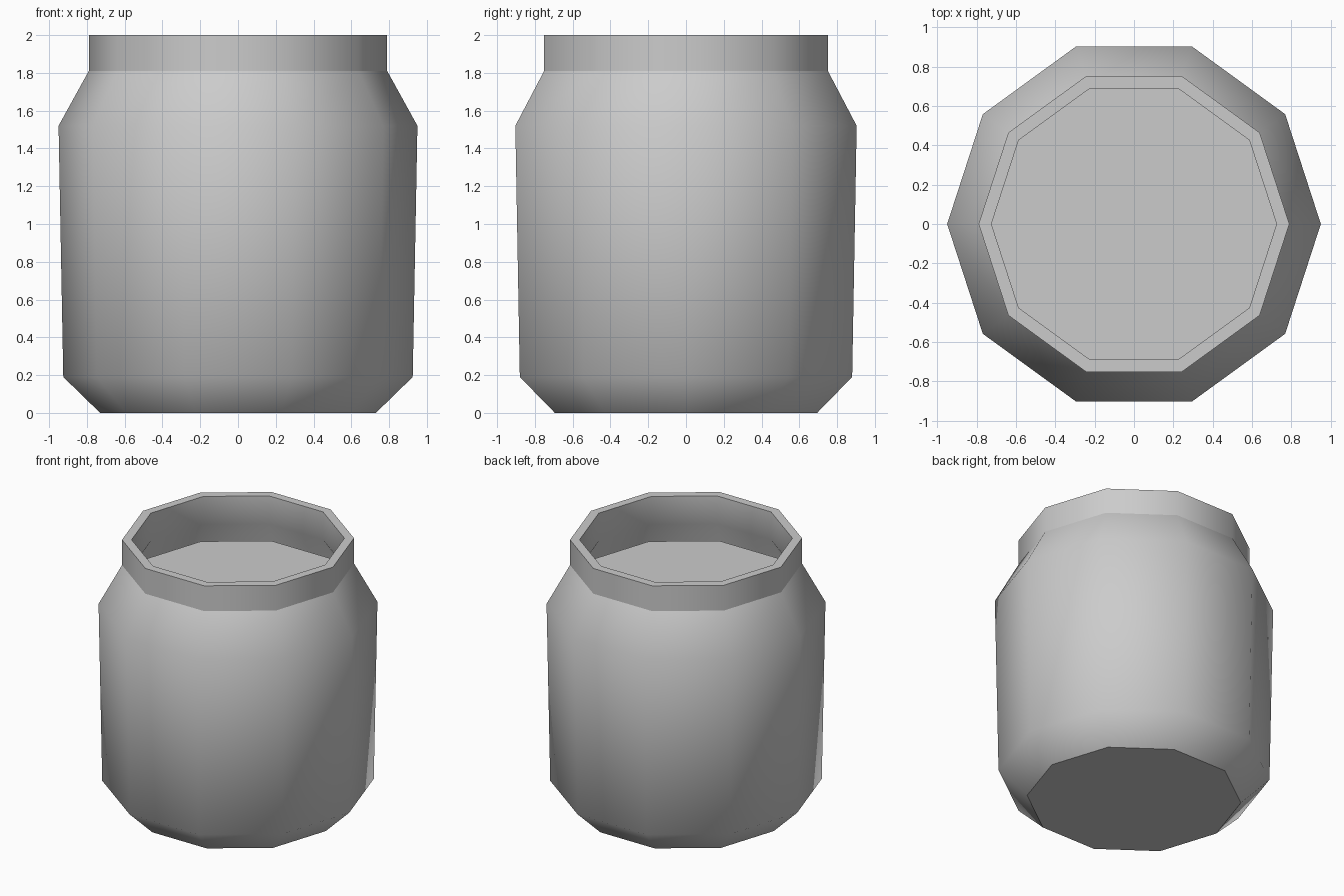
import bpy, bmesh
from math import cos, sin, pi

if "Cube" in bpy.data.objects:
    bpy.data.objects.remove(bpy.data.objects["Cube"])

SIDES = 10


def lathe(name, profile, sharp, cap_end=True):
    """Spin (radius, height) rings into a capped, smooth ten-sided body."""
    bm = bmesh.new()
    rings = [[bm.verts.new((r * cos(2 * pi * i / SIDES), r * sin(2 * pi * i / SIDES), z))
              for i in range(SIDES)] for r, z in profile]
    for a, b in zip(rings, rings[1:]):
        for i in range(SIDES):
            j = (i + 1) % SIDES
            bm.faces.new((a[i], a[j], b[j], b[i]))
    bm.faces.new(list(reversed(rings[0])))
    if cap_end:
        bm.faces.new(rings[-1])
    bm.normal_update()
    bmesh.ops.recalc_face_normals(bm, faces=bm.faces[:])
    for f in bm.faces:
        f.smooth = True
    # Keep selected rings crisp
    for k in sharp:
        for i in range(SIDES):
            e = bm.edges.get((rings[k][i], rings[k][(i + 1) % SIDES]))
            e.smooth = False
    mesh = bpy.data.meshes.new(name)
    bm.to_mesh(mesh)
    bm.free()
    obj = bpy.data.objects.new(name, mesh)
    bpy.context.collection.objects.link(obj)
    return obj


# Jar: outside from base to rim, then back down the inside wall
lathe("jar", [(0.73, 0), (0.925, 0.19), (0.95, 1.52), (0.79, 1.81), (0.79, 2.0),
              (0.725, 2.0), (0.725, 1.79), (0.885, 1.50), (0.86, 0.22), (0.70, 0.06)],
      sharp=(0, 3, 4, 5, 9))

# Contents filling the jar up to just below the neck
lathe("contents", [(0.68, 0.08), (0.84, 0.24), (0.865, 1.48), (0.775, 1.64)],
      sharp=(0, 3))
